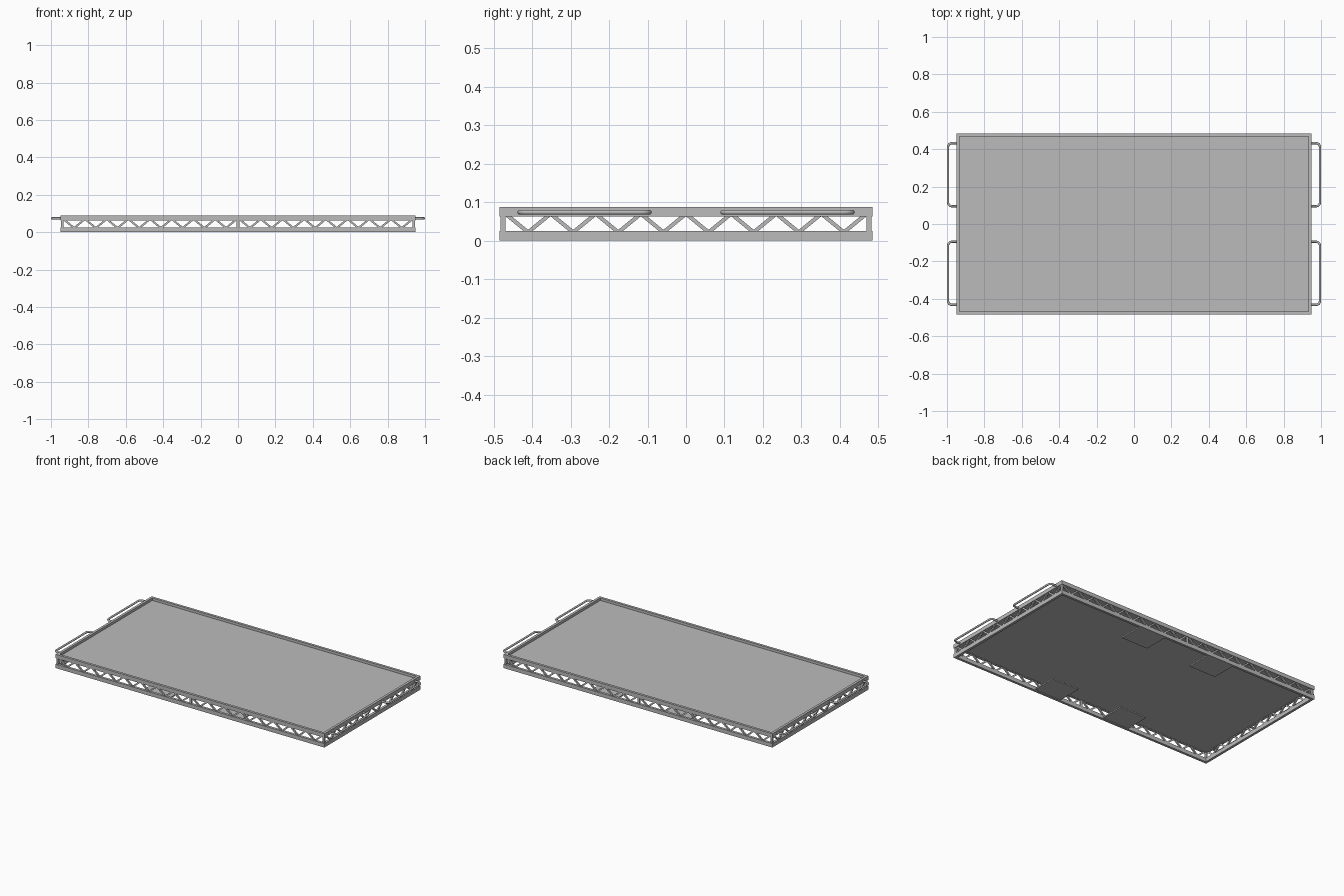
import bpy, bmesh, math
from mathutils import Vector, Matrix

cube = bpy.data.objects.get("Cube")
if cube:
    bpy.data.objects.remove(cube, do_unlink=True)

HX, HY, TOP = 0.95, 0.485, 0.088      # outer half sizes and height
RAIL = 0.016                          # rail width
LOW, HIGH = 0.025, 0.063              # truss opening
PITCH = 0.1165                        # truss spacing

metal = bpy.data.materials.new("grey metal")
metal.use_nodes = True
grey = (0.5, 0.5, 0.5, 1)
metal.diffuse_color = grey
metal.node_tree.nodes["Principled BSDF"].inputs["Base Color"].default_value = grey


def finish(name, bm):
    bmesh.ops.recalc_face_normals(bm, faces=bm.faces)
    mesh = bpy.data.meshes.new(name)
    bm.to_mesh(mesh)
    bm.free()
    mesh.materials.append(metal)
    obj = bpy.data.objects.new(name, mesh)
    bpy.context.collection.objects.link(obj)
    return obj


def add_box(bm, center, size, rot=Matrix()):
    m = Matrix.Translation(center) @ rot @ Matrix.Diagonal((*size, 1))
    bmesh.ops.create_cube(bm, size=1, matrix=m)


def rail_ring(name, z0, z1):
    """Mitred rectangular frame."""
    bm = bmesh.new()
    rings = []
    for sx, sy in ((-1, -1), (1, -1), (1, 1), (-1, 1)):
        rings.append([bm.verts.new((sx * (HX - i), sy * (HY - i), z))
                      for i, z in ((0, z0), (0, z1), (RAIL, z1), (RAIL, z0))])
    for k in range(4):
        a, b = rings[k], rings[(k + 1) % 4]
        for j in range(4):
            n = (j + 1) % 4
            bm.faces.new((a[j], b[j], b[n], a[n]))
    return finish(name, bm)


def truss(name, half, offset, along_y, middle_post):
    """Zigzag bars between the rails, mirrored about the middle."""
    bm = bmesh.new()
    place = Matrix.Rotation(math.pi / 2, 4, 'Z') if along_y else Matrix()
    start = 0.006 if middle_post else 0
    count = round((half - RAIL - start) / PITCH)
    step = (half - RAIL - start) / count / 2
    z0, z1 = LOW - 0.003, HIGH + 0.007
    for side in (-1, 1):
        for i in range(2 * count):
            a = Vector((side * (start + i * step), 0, z0 if i % 2 else z1))
            b = Vector((side * (start + (i + 1) * step), 0, z1 if i % 2 else z0))
            d = b - a
            rot = Matrix.Rotation(-math.atan2(d.z, d.x), 4, 'Y')
            add_box(bm, (a + b) / 2, (d.length, 0.009, 0.010), rot)
    if middle_post:
        add_box(bm, (0, 0, (LOW + HIGH) / 2), (0.014, 0.011, HIGH - LOW + 0.004))
    bm.transform(place)
    shift = (offset, 0, 0) if along_y else (0, offset, 0)
    bm.transform(Matrix.Translation(shift))
    return finish(name, bm)


def handle(name, sx, sy):
    """Round bar bent into a U with rounded corners."""
    r, reach, near, far, z = 0.02, 0.994, 0.095, 0.432, 0.074
    path = [(HX - 0.005, near)]
    for cy, a0 in ((near + r, -90), (far - r, 0)):
        for k in range(6):
            a = math.radians(a0 + k * 18)
            path.append((reach - r + r * math.cos(a), cy + r * math.sin(a)))
    path.append((HX - 0.005, far))
    bm = bmesh.new()
    rings, n = [], 12
    for i, p in enumerate(path):
        q0, q1 = path[max(i - 1, 0)], path[min(i + 1, len(path) - 1)]
        t = Vector((q1[0] - q0[0], q1[1] - q0[1], 0)).normalized()
        side = Vector((t.y, -t.x, 0))
        ring = []
        for k in range(n):
            a = math.tau * k / n
            v = Vector((*p, z)) + 0.006 * (side * math.cos(a) + Vector((0, 0, math.sin(a))))
            ring.append(bm.verts.new((sx * v.x, sy * v.y, v.z)))
        rings.append(ring)
    for a, b in zip(rings, rings[1:]):
        for k in range(n):
            bm.faces.new((a[k], a[(k + 1) % n], b[(k + 1) % n], b[k]))
    bm.faces.new(rings[0])
    bm.faces.new(rings[-1])
    for f in bm.faces:
        f.smooth = len(f.verts) == 4
    return finish(name, bm)


# Frame rails
rail_ring("bottom_rail", 0, LOW)
rail_ring("top_rail", HIGH, TOP)

# Deck panel sunk inside the top rail
bm = bmesh.new()
add_box(bm, (0, 0, 0.068), (2 * (HX - RAIL) + 0.004, 2 * (HY - RAIL) + 0.004, 0.008))
finish("deck_panel", bm)

# Corner posts, slightly recessed
bm = bmesh.new()
for sx in (-1, 1):
    for sy in (-1, 1):
        add_box(bm, (sx * (HX - 0.0095), sy * (HY - 0.0095), (LOW + HIGH) / 2),
                (0.013, 0.013, HIGH - LOW + 0.004))
finish("corner_posts", bm)

# Trusses on all four sides
for s, front, end in ((-1, "front", "right"), (1, "back", "left")):
    truss(front + "_truss", HX, s * (HY - 0.009), False, True)
    truss(end + "_truss", HY, s * (HX - 0.009), True, False)

# Flat plates underneath, along the long rails
bm = bmesh.new()
for sx in (-1, 1):
    for sy in (-1, 1):
        add_box(bm, (sx * 0.255, sy * 0.39, 0.008), (0.19, 0.164, 0.008))
finish("underside_plates", bm)

# Carry handles
for sx, side in ((-1, "right"), (1, "left")):
    for sy, end in ((-1, "front"), (1, "back")):
        handle(f"{side}_{end}_handle", sx, sy)
